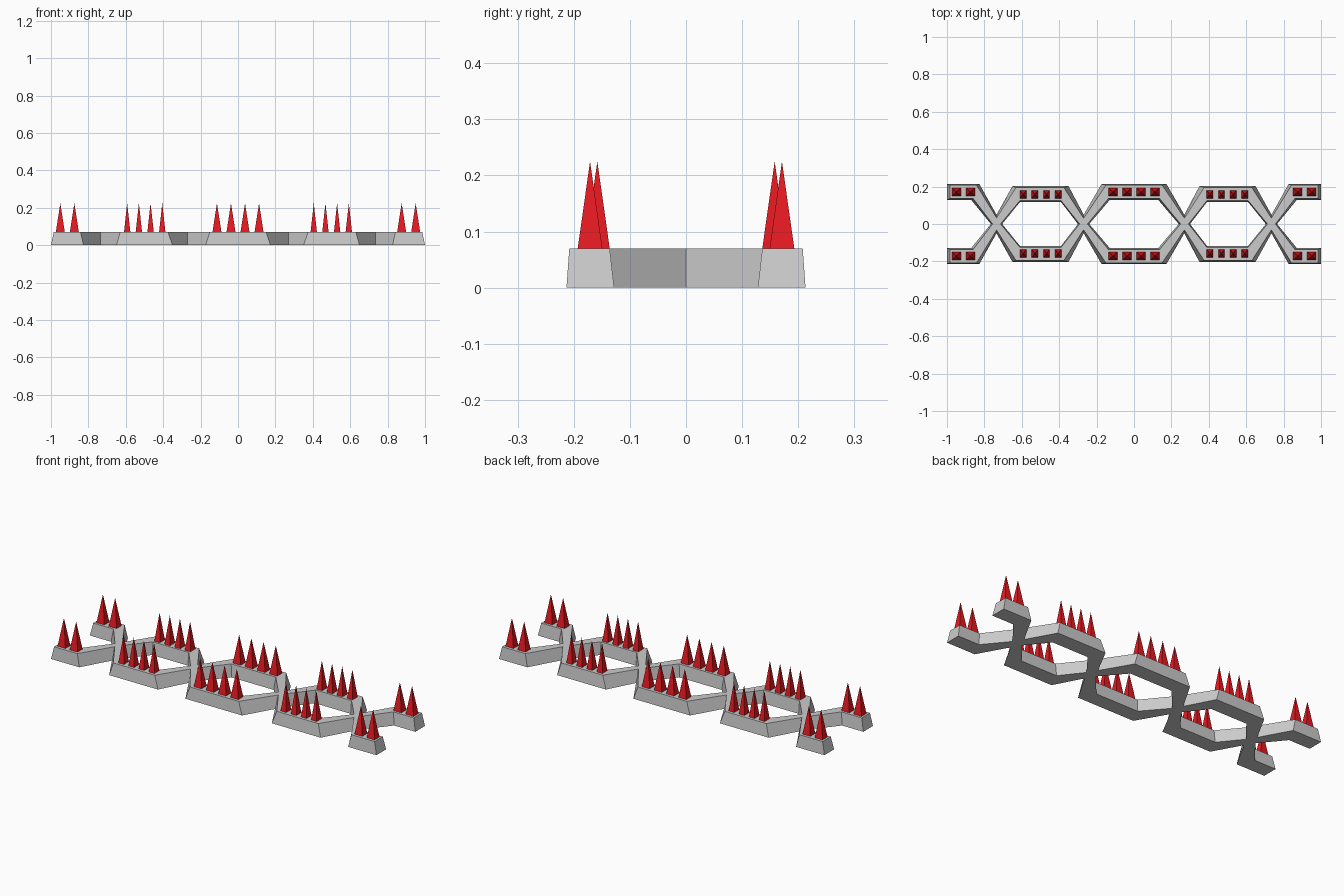
import bpy, bmesh
from mathutils import Matrix

if "Cube" in bpy.data.objects:
    bpy.data.objects.remove(bpy.data.objects["Cube"])

RAIL_H, TIP_H = 0.07, 0.225

# Left half of one zigzag rail: its two edges at ground level and on top
low_a = [(-1, .213), (-.826, .213), (-.713, .01), (-.61, -.117), (-.39, -.117), (-.292, .01), (-.174, .213)]
low_b = [(-1, .128), (-.87, .128), (-.757, -.01), (-.65, -.203), (-.35, -.203), (-.248, -.01), (-.13, .128)]
top_a = [(-.985, .208), (-.842, .208), (-.72, .008), (-.61, -.125), (-.39, -.125), (-.285, .008), (-.15, .208)]
top_b = [(-.985, .136), (-.86, .136), (-.75, -.008), (-.63, -.195), (-.375, -.195), (-.255, -.008), (-.137, .136)]


def finish(bm, name, mat=None):
    bmesh.ops.recalc_face_normals(bm, faces=bm.faces)
    mesh = bpy.data.meshes.new(name)
    bm.to_mesh(mesh)
    bm.free()
    obj = bpy.data.objects.new(name, mesh)
    bpy.context.collection.objects.link(obj)
    if mat:
        mesh.materials.append(mat)
    return obj


def full(half):
    return half + [(-x, y) for x, y in reversed(half)]


def rail(name, side):
    bm = bmesh.new()
    edges = [(full(low_a), 0), (full(top_a), RAIL_H), (full(top_b), RAIL_H), (full(low_b), 0)]
    rows = [[bm.verts.new((x, side * y, z)) for x, y in pts] for pts, z in edges]
    sections = list(zip(*rows))
    for s, t in zip(sections, sections[1:]):
        for i in range(4):
            j = (i + 1) % 4
            bm.faces.new((s[i], s[j], t[j], t[i]))
    bm.faces.new(sections[0])
    bm.faces.new(sections[-1])
    return finish(bm, name)


# Two mirrored rails that cross each other
rail("zigzag_rail_a", 1)
rail("zigzag_rail_b", -1)

red = bpy.data.materials.new("spike_red")
red.diffuse_color = (0.8, 0.01, 0.015, 1)
red.use_nodes = True
red.node_tree.nodes["Principled BSDF"].inputs["Base Color"].default_value = red.diffuse_color


def spike_row(name, xs, y, half_x, half_y):
    bm = bmesh.new()
    height = TIP_H - RAIL_H
    for x in xs:
        # A four-sided cone turned square to the axes
        m = (Matrix.Translation((x, y, RAIL_H + height / 2))
             @ Matrix.Diagonal((half_x, half_y, 1, 1))
             @ Matrix.Rotation(0.7853981634, 4, 'Z'))
        bmesh.ops.create_cone(bm, cap_ends=True, segments=4, radius1=2 ** 0.5,
                              radius2=0, depth=height, matrix=m)
    return finish(bm, name, red)


# Spike rows on every straight part of the rails
for side, tag in ((1, "back"), (-1, "front")):
    spike_row(f"{tag}_centre_spikes", [-.1125, -.0375, .0375, .1125], side * .171, .024, .022)
    for sx, lr in ((-1, "left"), (1, "right")):
        spike_row(f"{tag}_{lr}_end_spikes", [sx * .95, sx * .875], side * .171, .024, .022)
        spike_row(f"{tag}_{lr}_inner_spikes", [sx * (.405 + .0625 * i) for i in range(4)],
                  side * .158, .017, .022)
